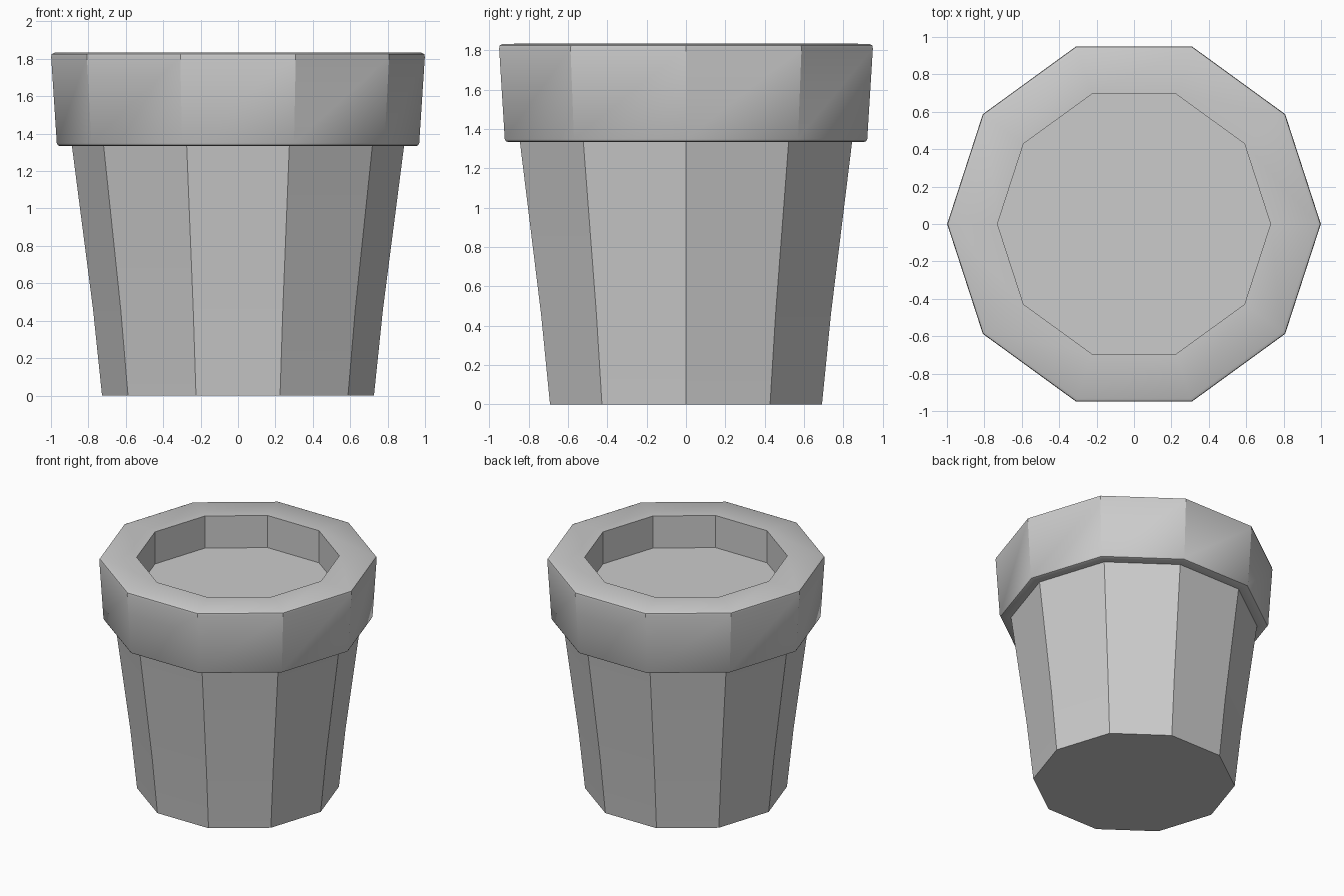
import bpy, bmesh
from math import cos, sin, pi, radians

if "Cube" in bpy.data.objects:
    bpy.data.objects.remove(bpy.data.objects["Cube"])

SIDES = 10


def lathe(name, profile):
    """Revolve (radius, z) points into a closed ten-sided solid, capped at both ends."""
    bm = bmesh.new()
    rings = [[bm.verts.new((r * cos(2 * pi * i / SIDES), r * sin(2 * pi * i / SIDES), z))
              for i in range(SIDES)] for r, z in profile]
    for a, b in zip(rings, rings[1:]):
        for i in range(SIDES):
            j = (i + 1) % SIDES
            bm.faces.new((a[i], a[j], b[j], b[i]))
    bm.faces.new(rings[0][::-1])
    bm.faces.new(rings[-1])
    bmesh.ops.recalc_face_normals(bm, faces=bm.faces)
    mesh = bpy.data.meshes.new(name)
    bm.to_mesh(mesh)
    bm.free()
    obj = bpy.data.objects.new(name, mesh)
    bpy.context.collection.objects.link(obj)
    bpy.context.view_layer.objects.active = obj
    obj.select_set(True)
    bpy.ops.object.shade_smooth_by_angle(angle=radians(33))
    obj.select_set(False)
    return obj


# Tapered wall, overhanging rim with softened outer edges, recessed soil surface
lathe("flower_pot", [
    (0.727, 0.0), (0.775, 0.46), (0.888, 1.335),                 # wall
    (0.955, 1.335), (0.964, 1.339), (0.969, 1.35),               # rim underside
    (0.999, 1.81), (0.996, 1.825), (0.98, 1.833),                # rim top edge
    (0.73, 1.835), (0.73, 1.58),                                 # opening and soil
])
